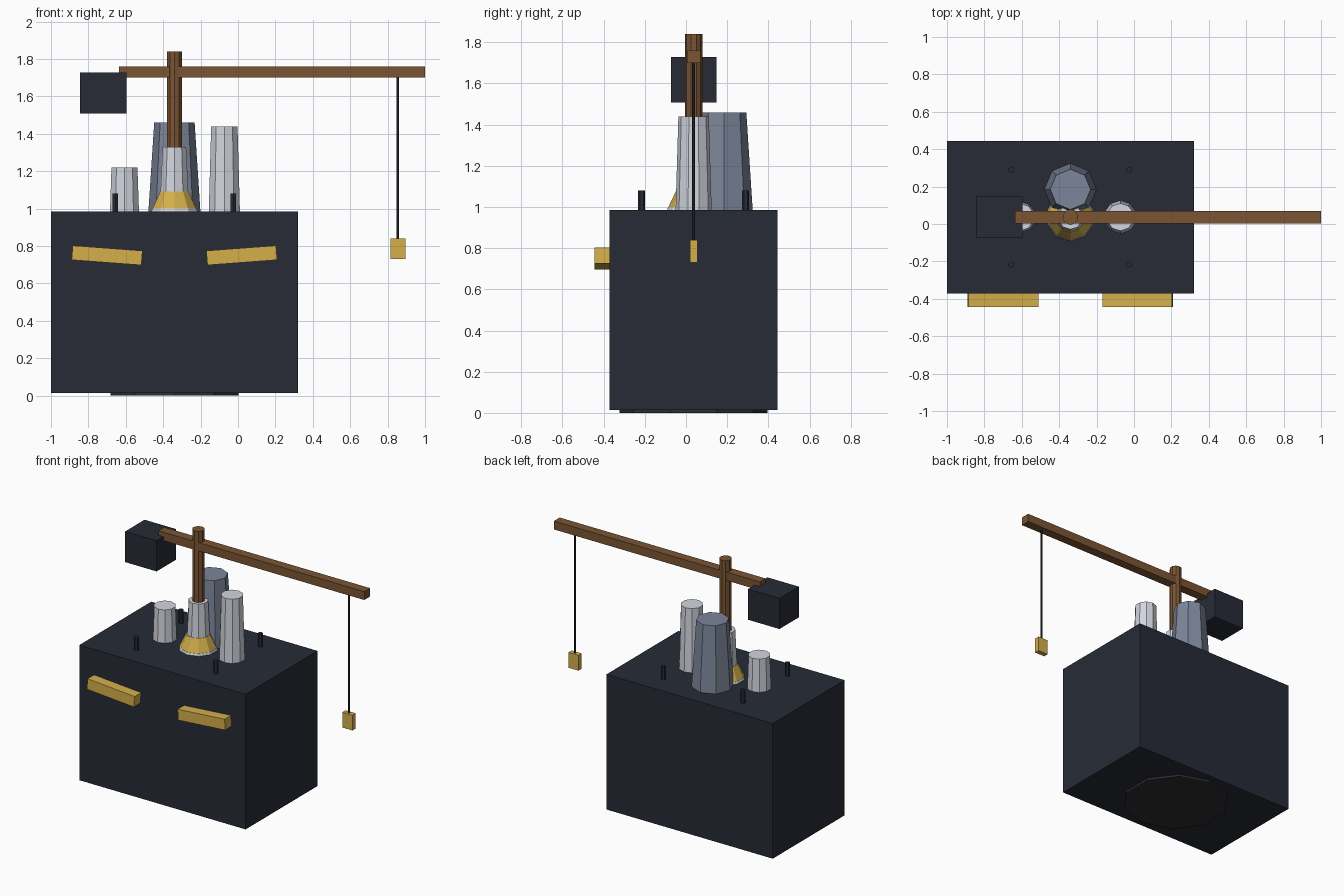
import bpy, math

if "Cube" in bpy.data.objects:
    bpy.data.objects.remove(bpy.data.objects["Cube"])

CX, CY = -0.34, 0.037   # axis of the body


def mat(name, r, g, b):
    m = bpy.data.materials.new(name)
    m.diffuse_color = (r, g, b, 1)
    m.use_nodes = True
    m.node_tree.nodes["Principled BSDF"].inputs["Base Color"].default_value = m.diffuse_color
    return m


DARK = mat("dark", 0.02, 0.024, 0.037)
BASE = mat("base", 0.03, 0.027, 0.03)
GOLD = mat("gold", 0.66, 0.43, 0.07)
WOOD = mat("wood", 0.2, 0.09, 0.033)
PALE = mat("pale", 0.65, 0.67, 0.74)
SLATE = mat("slate", 0.2, 0.235, 0.32)


def finish(name, m):
    o = bpy.context.object
    o.name = name
    o.data.materials.append(m)
    return o


def box(name, m, center, size, tilt=0):
    bpy.ops.mesh.primitive_cube_add(size=1, location=center, rotation=(0, tilt, 0))
    bpy.context.object.scale = size
    return finish(name, m)


def cone(name, m, x, y, z0, z1, r0, r1, sides):
    bpy.ops.mesh.primitive_cone_add(vertices=sides, radius1=r0, radius2=r1,
                                    depth=z1 - z0, location=(x, y, (z0 + z1) / 2))
    return finish(name, m)


# body and foot
cone("foot_disc", BASE, CX, CY, 0, 0.03, 0.36, 0.36, 10)
box("body", DARK, (CX, CY, 0.5), (1.32, 0.815, 0.97))

# chimneys on the deck
cone("left_chimney", PALE, CX - 0.267, CY, 0.97, 1.22, 0.082, 0.073, 10)
cone("right_chimney", PALE, CX + 0.267, CY, 0.97, 1.44, 0.088, 0.074, 10)
cone("rear_chimney", SLATE, CX, 0.185, 0.97, 1.46, 0.14, 0.108, 8)

# central mast with flared gold collar
cone("mast_skirt", PALE, CX, CY, 0.97, 1.0, 0.134, 0.124, 10)
cone("mast_collar", GOLD, CX, CY, 0.99, 1.09, 0.127, 0.08, 10)
cone("mast_socket", PALE, CX, CY, 1.05, 1.33, 0.08, 0.066, 10)
cone("mast", WOOD, CX, CY, 1.0, 1.84, 0.042, 0.042, 10)

# deck pegs and angled front bars
for sx, side in ((-1, "left"), (1, "right")):
    for sy, end in ((-1, "front"), (1, "rear")):
        cone(f"{side}_{end}_peg", DARK, CX + sx * 0.315, CY + sy * 0.253,
             0.97, 1.08, 0.017, 0.017, 6)
    box(f"{side}_front_bar", GOLD, (CX + sx * 0.36, -0.402, 0.75),
        (0.374, 0.083, 0.077), -sx * math.radians(4.3))

# crane boom, counterweight, rope and load
box("boom", WOOD, (0.1825, CY, 1.73), (1.635, 0.066, 0.06))
box("counterweight", DARK, (-0.72, CY, 1.618), (0.25, 0.22, 0.22))
cone("rope", DARK, 0.855, CY, 0.82, 1.71, 0.0075, 0.0075, 6)
box("load", GOLD, (0.855, CY, 0.785), (0.08, 0.036, 0.11))
